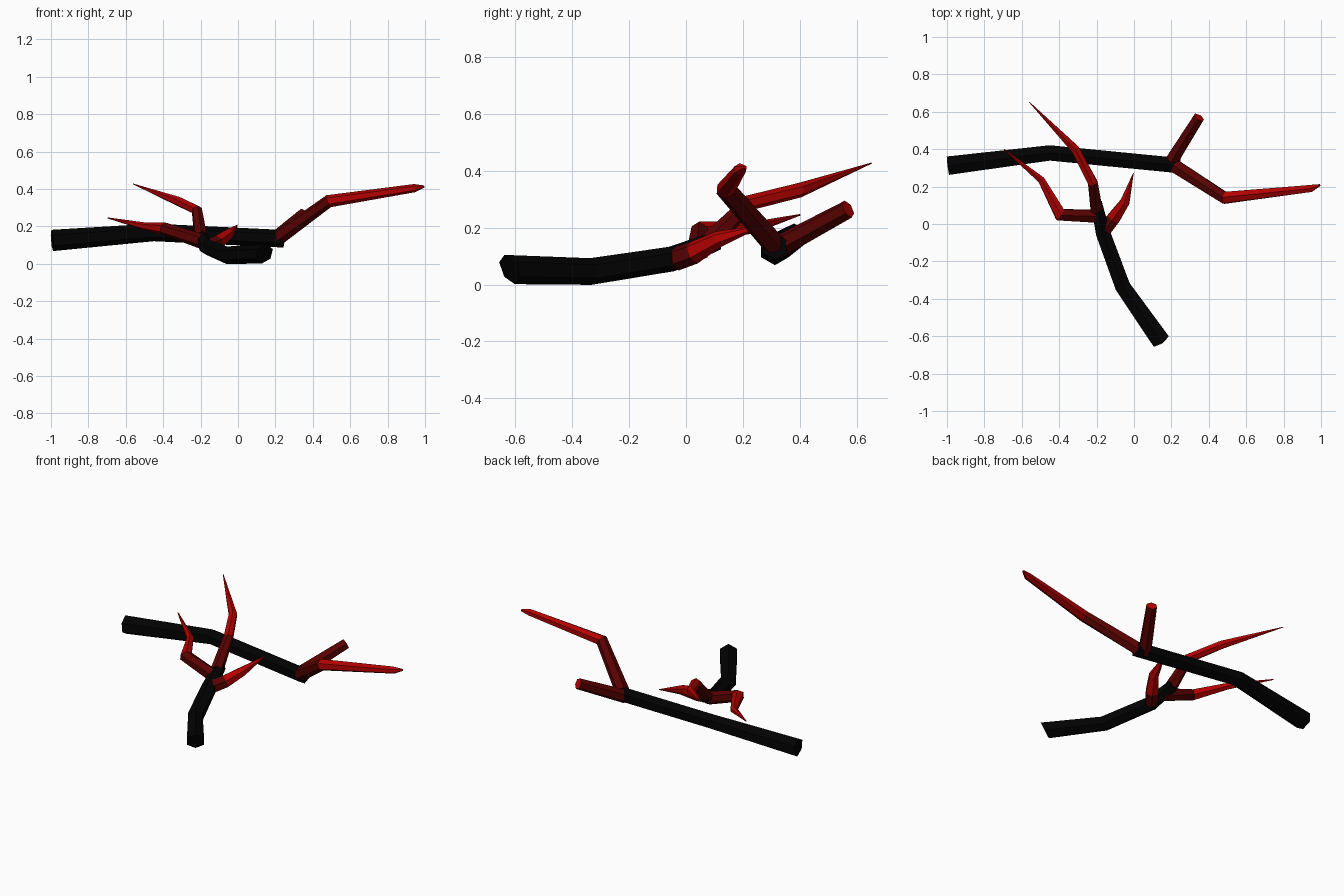
import bpy
import bmesh
import math
from mathutils import Vector

if "Cube" in bpy.data.objects:
    bpy.data.objects.remove(bpy.data.objects["Cube"], do_unlink=True)


def make_material(name, color):
    mat = bpy.data.materials.new(name)
    mat.use_nodes = True
    mat.diffuse_color = (*color, 1)
    bsdf = mat.node_tree.nodes["Principled BSDF"]
    bsdf.inputs["Base Color"].default_value = (*color, 1)
    bsdf.inputs["Roughness"].default_value = 1
    bsdf.inputs["Specular IOR Level"].default_value = 0
    return mat


BLACK, DARK, BRIGHT = range(3)
MATERIALS = [
    make_material("charred black", (0.0006, 0.0006, 0.0006)),
    make_material("dark red", (0.1, 0.0005, 0.0005)),
    make_material("bright red", (0.45, 0.0005, 0.0005)),
]
SIDES = 6


def branch(name, points, radii, colours, tilt=0):
    """Sweep a tapering hexagon; one colour per segment, the last also caps it."""
    pts = [Vector(p) for p in points]
    dirs = [(b - a).normalized() for a, b in zip(pts, pts[1:])]
    bm = bmesh.new()
    rings = []
    for i, (p, r) in enumerate(zip(pts, radii)):
        before = dirs[max(i - 1, 0)]
        after = dirs[min(i, len(dirs) - 1)]
        t = (before + after).normalized()
        if i == 0:
            t = (t + Vector((0, 0, tilt))).normalized()
        side = t.cross(Vector((0, 0, 1))).normalized()
        up = side.cross(t)
        # widen bends so the segments keep their thickness
        grow = 1 / max(before.dot(t), 0.75) if i else 1
        ring = []
        for k in range(SIDES):
            a = math.tau * k / SIDES
            ring.append(bm.verts.new(p + (side * math.sin(a) * grow + up * math.cos(a)) * r))
        rings.append(ring)
    for a, b, colour in zip(rings, rings[1:], colours):
        for k in range(SIDES):
            n = (k + 1) % SIDES
            bm.faces.new((a[k], a[n], b[n], b[k])).material_index = colour
    bm.faces.new(rings[0]).material_index = colours[0]
    bm.faces.new(rings[-1]).material_index = colours[-1]
    bmesh.ops.recalc_face_normals(bm, faces=bm.faces)
    mesh = bpy.data.meshes.new(name)
    bm.to_mesh(mesh)
    bm.free()
    for mat in MATERIALS:
        mesh.materials.append(mat)
    obj = bpy.data.objects.new(name, mesh)
    bpy.context.collection.objects.link(obj)
    return obj


# Long stick with two shoots at its end
branch("long_stick",
       [(-0.993, 0.312, 0.125), (-0.45, 0.38, 0.168), (0.245, 0.312, 0.134)],
       [0.057, 0.047, 0.047], [BLACK, BLACK])
branch("long_stick_shoot",
       [(0.21, 0.315, 0.135), (0.485, 0.14, 0.335), (0.945, 0.19, 0.405), (0.995, 0.208, 0.413)],
       [0.042, 0.034, 0.022, 0.006], [DARK, BRIGHT, BRIGHT])
branch("long_stick_stub",
       [(0.19, 0.32, 0.13), (0.347, 0.57, 0.265)],
       [0.04, 0.033], [DARK, BRIGHT])

# Short stick resting on the ground with three pointed shoots
branch("short_stick",
       [(0.14, -0.62, 0.053), (-0.06, -0.335, 0.046), (-0.165, -0.05, 0.09), (-0.2, 0.11, 0.155)],
       [0.056, 0.047, 0.044, 0.034], [BLACK, BLACK, BLACK], tilt=0.45)
branch("tall_shoot",
       [(-0.2, 0.08, 0.145), (-0.22, 0.22, 0.287), (-0.315, 0.4, 0.332), (-0.56, 0.652, 0.427)],
       [0.037, 0.028, 0.026, 0.002], [DARK, BRIGHT, BRIGHT])
branch("right_shoot",
       [(-0.18, 0.04, 0.115), (-0.395, 0.05, 0.188), (-0.495, 0.235, 0.2), (-0.695, 0.4, 0.245)],
       [0.04, 0.034, 0.021, 0.003], [DARK, BRIGHT, BRIGHT])
branch("left_shoot",
       [(-0.16, -0.035, 0.09), (-0.11, 0.03, 0.113), (-0.05, 0.115, 0.16), (-0.003, 0.272, 0.208)],
       [0.042, 0.041, 0.029, 0.002], [DARK, BRIGHT, BRIGHT])
